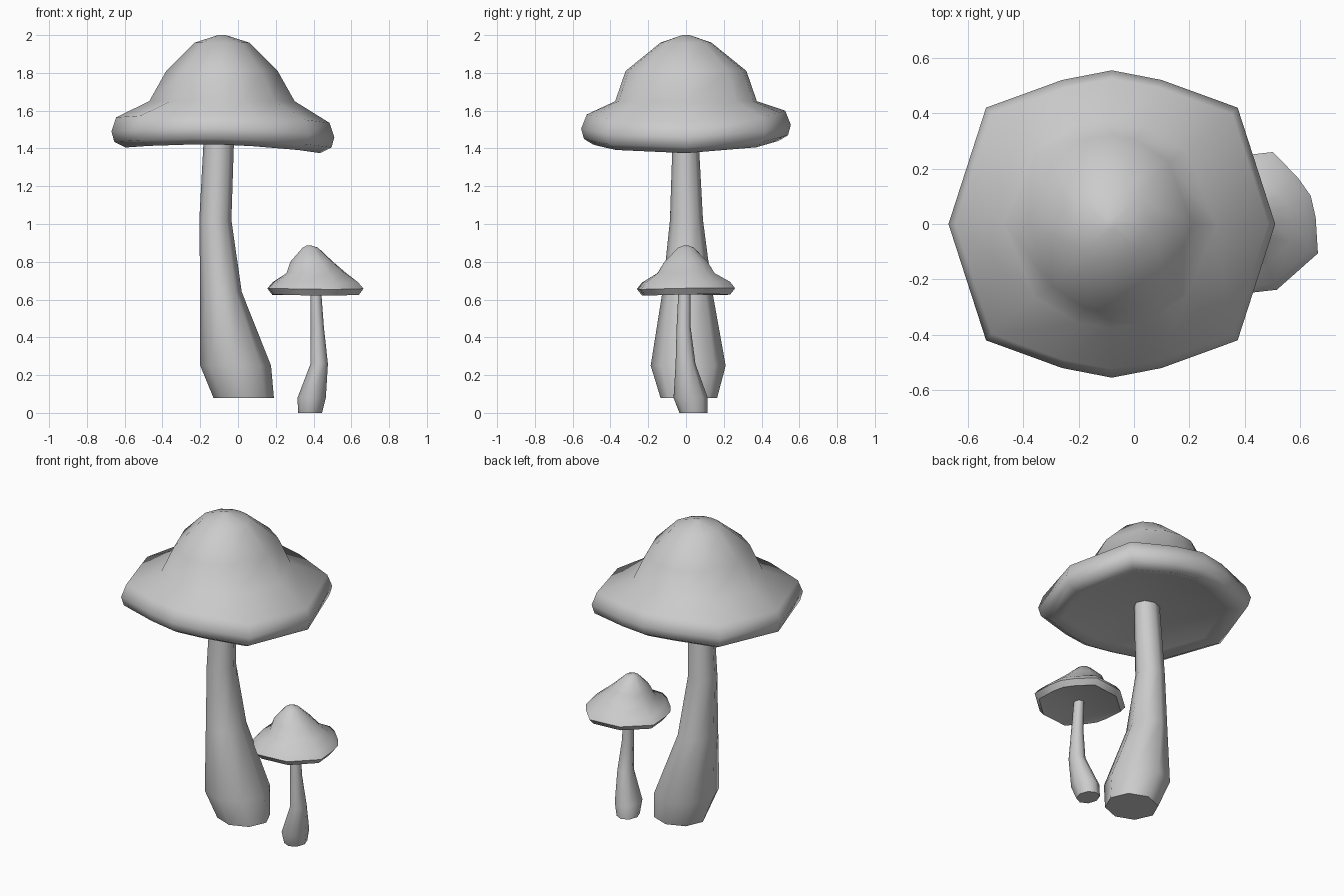
import bpy, bmesh
from math import sin, cos, pi, atan2, radians, hypot

if "Cube" in bpy.data.objects:
    bpy.data.objects.remove(bpy.data.objects["Cube"])

# Rim outline shared by both caps: one quarter, mirrored to 12 points
quarter = [(1, 0), (0.77, 0.757), (0.305, 0.937)]
half = quarter + [(0, 1)] + [(-x, y) for x, y in reversed(quarter)]
rim = half + [(x, -y) for x, y in reversed(half[1:-1])]
rounded = [(x / hypot(x, y), y / hypot(x, y)) for x, y in rim]
octagon = [(cos(i * pi / 4), sin(i * pi / 4)) for i in range(8)]


def loft(name, rings):
    """Skin a list of point rings, closing both ends."""
    bm = bmesh.new()
    loops = [[bm.verts.new(p) for p in ring] for ring in rings]
    for a, b in zip(loops, loops[1:]):
        n = len(a)
        for i in range(n):
            j = (i + 1) % n
            bm.faces.new((a[i], a[j], b[j], b[i]))
    bm.faces.new(loops[0][::-1])
    bm.faces.new(loops[-1])
    bmesh.ops.recalc_face_normals(bm, faces=bm.faces[:])
    me = bpy.data.meshes.new(name)
    bm.to_mesh(me)
    bm.free()
    ob = bpy.data.objects.new(name, me)
    bpy.context.collection.objects.link(ob)
    bpy.ops.object.select_all(action='DESELECT')
    ob.select_set(True)
    bpy.context.view_layer.objects.active = ob
    bpy.ops.object.shade_smooth_by_angle(angle=radians(62))
    return ob


def cap(name, profile, turn, wave):
    """profile rows: centre x, radius x, radius y, height, is_rim"""
    rings = []
    c, s = cos(turn), sin(turn)
    for cx, rx, ry, z, is_rim in profile:
        ring = []
        for u, v in (rim if is_rim else rounded):
            a = atan2(v, u)
            x, y = u * rx, v * ry
            dz = wave * is_rim * (-0.02 * cos(2 * a) - 0.015 * cos(a) + 0.01 * sin(a))
            ring.append((cx + x * c - y * s, x * s + y * c, z + dz))
        rings.append(ring)
    return loft(name, rings)


def stem(name, rows):
    """rows: x min, x max, y min, y max, height"""
    return loft(name, [[((a + b) / 2 + u * (b - a) / 2, (c + d) / 2 + v * (d - c) / 2, z)
                        for u, v in octagon] for a, b, c, d, z in rows])


# Large mushroom
cap("large_cap", [
    (-0.09, 0.08, 0.08, 1.475, 0),
    (-0.08, 0.45, 0.43, 1.43, 1),
    (-0.08, 0.515, 0.49, 1.41, 1),
    (-0.08, 0.575, 0.54, 1.44, 1),
    (-0.08, 0.59, 0.555, 1.495, 1),
    (-0.08, 0.565, 0.525, 1.57, 1),
    (-0.085, 0.385, 0.375, 1.65, 0),
    (-0.085, 0.295, 0.32, 1.81, 0),
    (-0.085, 0.145, 0.135, 1.96, 0),
    (-0.085, 0.02, 0.02, 2.0, 0)], 0, 1)
stem("large_stem", [
    (-0.13, 0.19, -0.135, 0.165, 0.08),
    (-0.20, 0.175, -0.187, 0.21, 0.25),
    (-0.20, 0.02, -0.125, 0.14, 0.64),
    (-0.205, -0.035, -0.085, 0.09, 1.02),
    (-0.18, -0.02, -0.07, 0.065, 1.48)])

# Small mushroom: same cap outline, turned
cap("small_cap", [
    (0.41, 0.03, 0.03, 0.645, 0),
    (0.41, 0.21, 0.20, 0.632, 1),
    (0.41, 0.235, 0.225, 0.625, 1),
    (0.41, 0.26, 0.25, 0.658, 1),
    (0.41, 0.235, 0.22, 0.692, 1),
    (0.415, 0.163, 0.158, 0.74, 0),
    (0.39, 0.125, 0.112, 0.80, 0),
    (0.383, 0.045, 0.04, 0.875, 0),
    (0.375, 0.01, 0.01, 0.887, 0)], radians(-66), 0.12)
stem("small_stem", [
    (0.318, 0.445, -0.035, 0.115, 0.0),
    (0.315, 0.465, -0.066, 0.115, 0.08),
    (0.384, 0.476, -0.055, 0.05, 0.26),
    (0.384, 0.455, -0.05, 0.025, 0.45),
    (0.384, 0.44, -0.04, 0.025, 0.65)])
